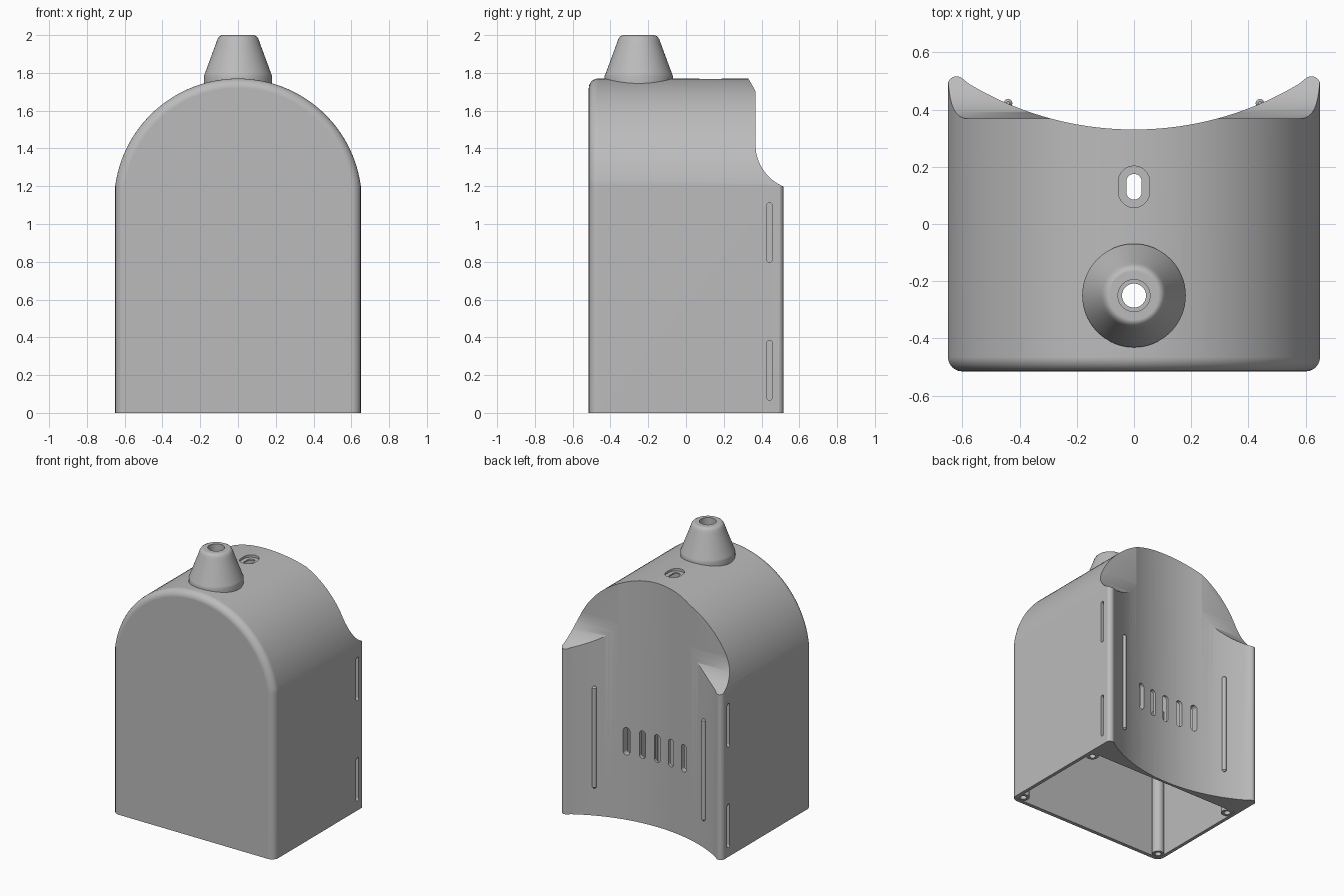
import bpy, bmesh
from math import sin, cos, pi, radians, asin

if "Cube" in bpy.data.objects:
    bpy.data.objects.remove(bpy.data.objects["Cube"])

grey = bpy.data.materials.new("plain grey")
grey.use_nodes = True
COLOUR = (0.5, 0.5, 0.5, 1)
grey.diffuse_color = COLOUR
grey.node_tree.nodes["Principled BSDF"].inputs["Base Color"].default_value = COLOUR


def arc(cx, cy, r, a0, a1, n):
    """Points along an arc, angles in degrees."""
    angles = [radians(a0 + (a1 - a0) * i / n) for i in range(n + 1)]
    return [(cx + r * cos(a), cy + r * sin(a)) for a in angles]


def finish(name, bm):
    bmesh.ops.recalc_face_normals(bm, faces=bm.faces)
    mesh = bpy.data.meshes.new(name)
    bm.to_mesh(mesh)
    bm.free()
    mesh.materials.append(grey)
    ob = bpy.data.objects.new(name, mesh)
    bpy.context.collection.objects.link(ob)
    return ob


def prism(name, pts, axis, lo, hi, front_round=0):
    """Extrude a flat outline along one axis, optionally rounding its low end."""
    place = {"x": lambda p, t: (t, p[0], p[1]),
             "y": lambda p, t: (p[0], t, p[1]),
             "z": lambda p, t: (p[0], p[1], t)}[axis]
    bm = bmesh.new()
    low = [bm.verts.new(place(p, lo)) for p in pts]
    high = [bm.verts.new(place(p, hi)) for p in pts]
    cap = bm.faces.new(low)
    bm.faces.new(high[::-1])
    for i in range(len(pts)):
        j = (i + 1) % len(pts)
        bm.faces.new((low[i], high[i], high[j], low[j]))
    if front_round:
        bmesh.ops.recalc_face_normals(bm, faces=bm.faces)
        edges = list(cap.edges)
        # include the two long vertical-to-floor corners only through the front loop
        bmesh.ops.bevel(bm, geom=edges, offset=front_round, segments=6,
                        profile=0.5, affect="EDGES", clamp_overlap=True)
    return finish(name, bm)


def lathe(name, profile, x, y, n=48):
    """Closed solid of revolution from (radius, z) points, bottom to top."""
    bm = bmesh.new()
    rings = [[bm.verts.new((x + r * cos(2 * pi * i / n), y + r * sin(2 * pi * i / n), z))
              for i in range(n)] for r, z in profile]
    for a, b in zip(rings, rings[1:]):
        for i in range(n):
            j = (i + 1) % n
            bm.faces.new((a[i], a[j], b[j], b[i]))
    bm.faces.new(rings[0][::-1])
    bm.faces.new(rings[-1])
    return finish(name, bm)


def pill(cx, cy, half_w, half_h):
    """Upright slot outline with round ends."""
    k = half_h - half_w
    return arc(cx, cy + k, half_w, 0, 180, 10) + arc(cx, cy - k, half_w, 180, 360, 10)


def combine(target, tool, operation):
    mod = target.modifiers.new("combine", "BOOLEAN")
    mod.operation, mod.solver, mod.object = operation, "EXACT", tool
    bpy.context.view_layer.objects.active = target
    bpy.ops.object.modifier_apply(modifier=mod.name)
    bpy.data.objects.remove(tool)


def arch(half, radius, centre, floor):
    a = math_angle = 90 - asin(half / radius) * 180 / pi
    return [(-half, floor), (half, floor)] + arc(0, centre, radius, a, 180 - a, 56)


# Arched housing with a softened front edge
body = prism("housing", arch(0.65, 0.656, 1.114, -0.3), "y", -0.515, 0.6, 0.05)

# Plan outline: hollow curved back with rounded wing tips
tip = arc(0.62, 0.485, 0.031, 0, 122, 8)
edge = asin(0.62 / 1.151) * 180 / pi
back = arc(0, 1.45, 1.12, 270 + edge, 270 - edge, 40)
plan = ([(0.7, -0.8), (0.7, 0.47)] + tip + back[1:-1]
        + [(-x, y) for x, y in reversed(tip)] + [(-0.7, 0.47), (-0.7, -0.8)])
combine(body, prism("plan", plan, "z", 0, 2.2), "INTERSECT")

# Scooped relief above the wings
scoop = [(0.9, 2.2), (0.368, 2.2)] + arc(0.608, 1.42, 0.24, 180, 260, 16) + [(0.9, 1.18)]
combine(body, prism("scoop", scoop, "x", -1, 1), "DIFFERENCE")

# Spout on the roof
spout = [(0.181, 1.735), (0.181, 1.785), (0.176, 1.795), (0.115, 1.96), (0.109, 1.978),
         (0.1, 1.992), (0.085, 2.0)]
combine(body, lathe("spout", spout, 0, -0.25, 64), "UNION")

# Interior, open at the bottom
combine(body, prism("interior", arch(0.625, 0.63, 1.112, -0.1), "y", -0.488, 0.312),
        "DIFFERENCE")

# Bores through the spout and the roof slot
bore = [(0.042, 1.6), (0.042, 1.88), (0.056, 1.88), (0.056, 2.1)]
combine(body, lathe("bore", bore, 0, -0.25), "DIFFERENCE")
combine(body, prism("slot_recess", pill(0, 0.13, 0.055, 0.073), "z", 1.752, 1.9), "DIFFERENCE")
combine(body, prism("slot_hole", pill(0, 0.13, 0.027, 0.045), "z", 1.6, 1.9), "DIFFERENCE")

# Five vents through the back wall
for i in range(-2, 3):
    combine(body, prism("vent", pill(i * 0.115, 0.57, 0.023, 0.1), "y", 0.2, 0.6), "DIFFERENCE")

for side in (-1, 1):
    # Strap slots in the wing sides
    for z in (0.225, 0.955):
        lo, hi = sorted((side * 0.58, side * 0.75))
        combine(body, prism("strap_slot", pill(0.442, z, 0.015, 0.158), "x", lo, hi),
                "DIFFERENCE")
    # Slim rib on the curved back
    rib = [(0.006, 0.2), (0.015, 0.21), (0.015, 0.93), (0.006, 0.94)]
    combine(body, lathe("rib", rib, side * 0.44, 0.422, 16), "UNION")
    # Corner screw posts with pilot holes
    for y in (-0.455, 0.27):
        x = side * 0.593
        combine(body, lathe("post", [(0.042, 0.004), (0.042, 1.1)], x, y, 24), "UNION")
        combine(body, lathe("pilot", [(0.022, -0.1), (0.022, 0.2)], x, y, 16), "DIFFERENCE")

# Smooth shading with crisp edges
bpy.ops.object.select_all(action="DESELECT")
body.select_set(True)
bpy.context.view_layer.objects.active = body
bpy.ops.object.shade_smooth_by_angle(angle=radians(30))
weighted = body.modifiers.new("even shading", "WEIGHTED_NORMAL")
weighted.keep_sharp = True
